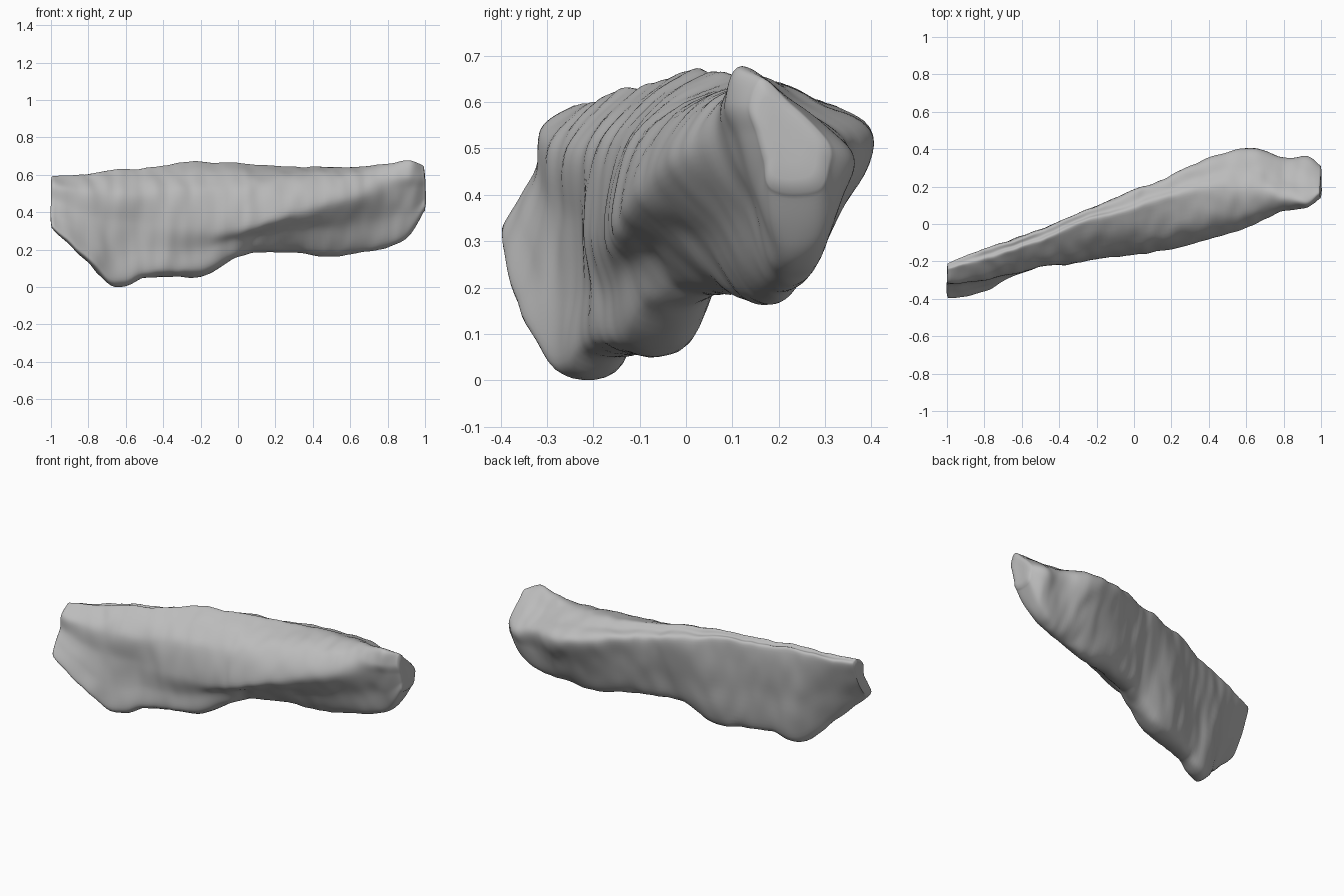
import bpy
import bmesh
from mathutils import Vector, noise

default = bpy.data.objects.get("Cube")
if default:
    bpy.data.objects.remove(default)

# Rock stations along its length, in hundredths of a unit:
# x, ridge y, ridge z, back edge y, back edge z,
# front bulge y, front bulge z, bottom front y, bottom back y, bottom z
STATIONS = [
    (-99, -25, 57, -21, 54, -33, 44, -40, -34, 30),
    (-80, -20, 58, -13, 56, -30, 36, -36, -26, 13),
    (-66, -16, 60, -9, 57, -26, 33, -29, -16, 1),
    (-50, -11, 61, -3, 58, -22, 32, -22, -11, 5),
    (-35, -4, 63, 4, 59, -21, 31, -18, -4, 6),
    (-20, 1, 64, 10, 59, -19, 30, -13, 1, 6),
    (0, 6, 64, 18, 58, -16, 30, -6, 5, 15),
    (10, 9, 63, 22, 57, -15, 32, 0, 10, 18),
    (30, 15, 62, 31, 55, -11, 38, 7, 17, 18),
    (50, 18, 62, 38, 52, -5, 43, 13, 22, 16),
    (65, 18, 62, 40, 50, 0, 47, 16, 24, 18),
    (80, 14, 64, 35, 49, 7, 50, 19, 27, 21),
    (92, 12, 66, 36, 48, 11, 50, 19, 28, 27),
    (99, 16, 63, 31, 50, 15, 51, 18, 28, 39),
]
LENGTH_STEPS = 9
RING_STEPS = 8


def spline(a, b, c, d, t):
    """Smooth curve from b to c, with a and d as neighbours."""
    return b + 0.5 * t * (c - a + t * (2 * a - 5 * b + 4 * c - d + t * (3 * (b - c) + d - a)))


def section(station):
    """Control points around one cross-section of the rock."""
    x, ry, rz, ky, kz, fy, fz, by, cy, bz = (v / 100 for v in station)

    def point(y, z):
        return Vector((x, y, z))

    ridge, back, front = point(ry, rz), point(ky, kz), point(fy, fz)
    low_front, low_back = point(by, bz), point(cy, bz)
    slope = front - ridge
    shoulder = ridge.lerp(front, 0.5) + Vector((0, slope.z, -slope.y)) * 0.2
    return [
        ridge,
        shoulder,
        front,
        front.lerp(low_front, 0.5),
        low_front,
        low_back,
        low_back.lerp(back, 0.5) + Vector((0, 0.015, 0)),
        back,
        back.lerp(ridge, 0.5) + Vector((0, 0, 0.012)),
    ]


def smooth_ring(points):
    n = len(points)
    return [
        spline(points[i - 1], points[i], points[(i + 1) % n], points[(i + 2) % n], s / RING_STEPS)
        for i in range(n) for s in range(RING_STEPS)
    ]


def weather(p):
    """Broad lumps and fine downward grooves worn into the stone."""
    lumps = noise.noise_vector(p * 5) * 0.01
    grooves = noise.noise_vector(Vector((p.x * 16, p.y * 12, p.z * 6))) * 0.007
    offset = lumps + grooves
    offset.x *= 0.5
    return p + offset


# Rings interpolated along the length
rings = [smooth_ring(section(s)) for s in STATIONS]
padded = [rings[0]] + rings + [rings[-1]]
body = []
for i in range(len(rings) - 1):
    group = padded[i:i + 4]
    for s in range(LENGTH_STEPS):
        body.append([spline(*pts, s / LENGTH_STEPS) for pts in zip(*group)])
body.append(rings[-1])


def end_cap(ring, direction):
    """Shrinking rings that round off and close one broken end."""
    middle = sum(ring, Vector()) / len(ring)
    caps = []
    for scale, push in ((0.95, 0.006), (0.7, 0.01), (0.4, 0.01), (0.12, 0.01)):
        caps.append([middle.lerp(p, scale) + Vector((direction * push, 0, 0)) for p in ring])
    return caps


body = end_cap(body[0], -1)[::-1] + body + end_cap(body[-1], 1)

# Rock surface
bm = bmesh.new()
loops = [[bm.verts.new(weather(p)) for p in ring] for ring in body]
for a, b in zip(loops, loops[1:]):
    for i in range(len(a)):
        bm.faces.new((a[i - 1], a[i], b[i], b[i - 1]))
bm.faces.new(loops[0])
bm.faces.new(loops[-1])
bmesh.ops.recalc_face_normals(bm, faces=bm.faces)
lowest = min(v.co.z for v in bm.verts)
bmesh.ops.translate(bm, verts=bm.verts, vec=(0, 0, -lowest))
mesh = bpy.data.meshes.new("rock_slab")
bm.to_mesh(mesh)
bm.free()
rock = bpy.data.objects.new("rock_slab", mesh)
bpy.context.collection.objects.link(rock)

# Grey stone material
stone = bpy.data.materials.new("grey_stone")
stone.use_nodes = True
colour = (0.5, 0.5, 0.5, 1)
stone.diffuse_color = colour
stone.node_tree.nodes["Principled BSDF"].inputs["Base Color"].default_value = colour
mesh.materials.append(stone)

# Smooth shading with sharp breaks kept
bpy.ops.object.select_all(action="DESELECT")
rock.select_set(True)
bpy.context.view_layer.objects.active = rock
bpy.ops.object.shade_smooth_by_angle(angle=0.9)
